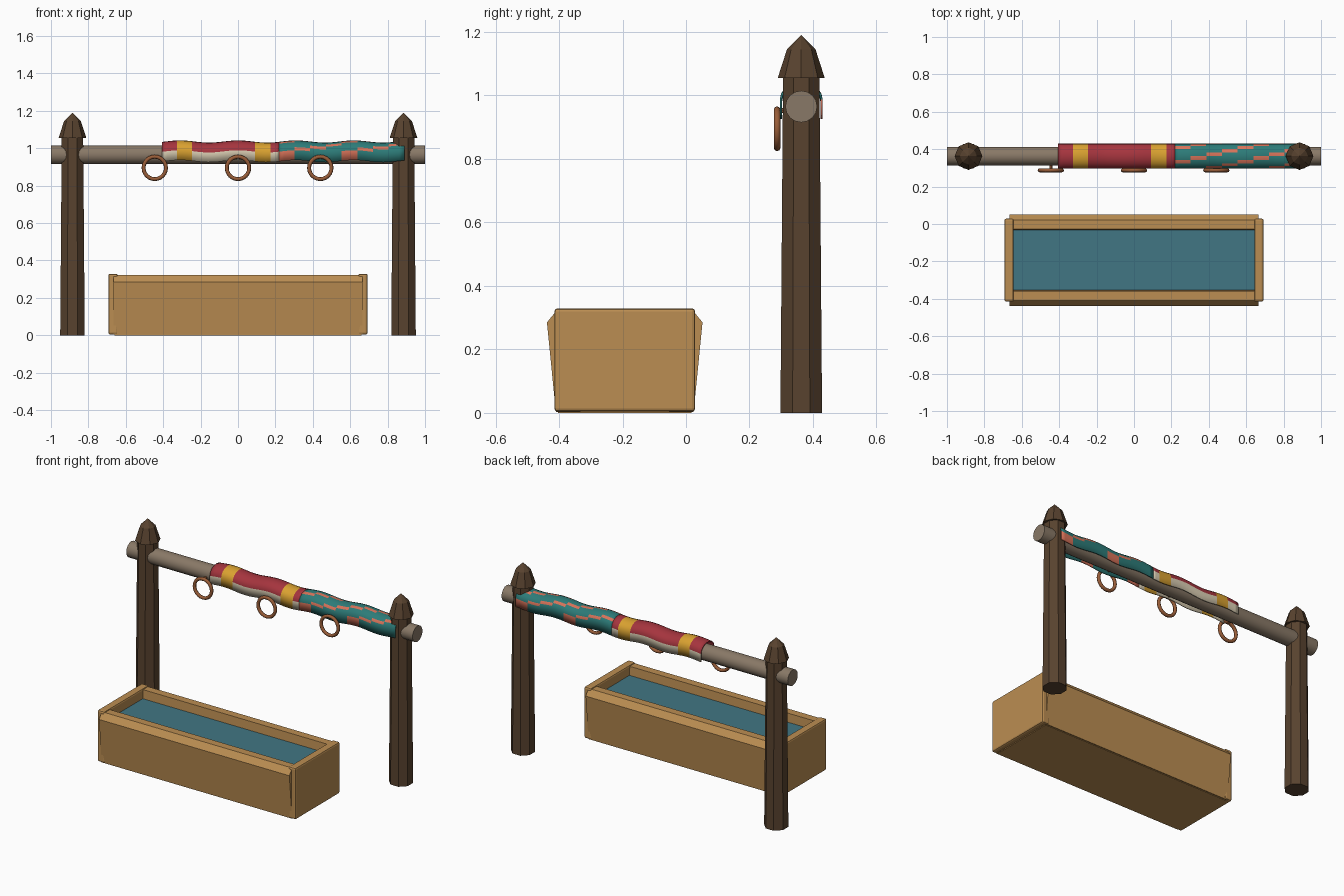
import bpy, bmesh, math

cube = bpy.data.objects.get("Cube")
if cube:
    bpy.data.objects.remove(cube, do_unlink=True)


def material(name, rgb):
    m = bpy.data.materials.new(name)
    m.use_nodes = True
    m.diffuse_color = (*rgb, 1)
    m.node_tree.nodes["Principled BSDF"].inputs["Base Color"].default_value = (*rgb, 1)
    return m


TAN = material("tan wood", (0.50, 0.27, 0.085))
DARK = material("dark wood", (0.098, 0.055, 0.028))
GREY = material("weathered wood", (0.25, 0.19, 0.135))
COPPER = material("copper", (0.32, 0.11, 0.04))
WATER = material("water blue", (0.053, 0.18, 0.23))
RED = material("red cloth", (0.38, 0.035, 0.048))
CREAM = material("cream cloth", (0.72, 0.63, 0.46))
YELLOW = material("yellow cloth", (0.70, 0.36, 0.03))
TEAL = material("teal cloth", (0.026, 0.20, 0.19))
CORAL = material("coral cloth", (0.68, 0.17, 0.10))

RAIL_Y, RAIL_Z = 0.363, 0.965
TROUGH_Y = -0.193


def add_mesh(name, bm, *mats):
    mesh = bpy.data.meshes.new(name)
    bm.to_mesh(mesh)
    bm.free()
    ob = bpy.data.objects.new(name, mesh)
    bpy.context.collection.objects.link(ob)
    for m in mats:
        mesh.materials.append(m)
    return ob


def smooth(ob, angle=40):
    bpy.ops.object.select_all(action="DESELECT")
    ob.select_set(True)
    bpy.context.view_layer.objects.active = ob
    bpy.ops.object.shade_smooth_by_angle(angle=math.radians(angle))


def lathe(name, profile, sides, turn, loc, mat):
    """Faceted solid from (radius, z) rings."""
    bm = bmesh.new()
    rings = []
    for r, z in profile:
        rings.append([bm.verts.new((r * math.cos(a), r * math.sin(a), z))
                      for a in (turn + math.tau * i / sides for i in range(sides))])
    for low, high in zip(rings, rings[1:]):
        for i in range(sides):
            j = (i + 1) % sides
            bm.faces.new((low[i], low[j], high[j], high[i]))
    bm.faces.new(rings[0][::-1])
    bm.faces.new(rings[-1])
    bmesh.ops.remove_doubles(bm, verts=bm.verts, dist=0.0005)
    ob = add_mesh(name, bm, mat)
    ob.location = loc
    return ob


def box(name, size, loc, mat, bevel=0):
    bm = bmesh.new()
    bmesh.ops.create_cube(bm, size=1)
    bmesh.ops.scale(bm, vec=size, verts=bm.verts)
    ob = add_mesh(name, bm, mat)
    ob.location = loc
    if bevel:
        mod = ob.modifiers.new("Bevel", "BEVEL")
        mod.width, mod.segments = bevel, 2
    return ob


# Posts with pointed caps
for side, x in (("right", -0.885), ("left", 0.885)):
    lathe(side + "_post", [(0.071, 0), (0.062, 1.06)], 8, math.pi / 8,
          (x, RAIL_Y, 0), DARK)
    lathe(side + "_post_cap", [(0.074, 0), (0.045, 0.09), (0.0001, 0.135)], 8, 0,
          (x, RAIL_Y, 1.055), DARK)

# Crossbar
rail = lathe("rail", [(0.05, -1), (0.05, 1)], 16, 0, (0, RAIL_Y, RAIL_Z), GREY)
rail.rotation_euler.y = math.pi / 2
smooth(rail)

# Hitching rings on short pegs
for label, x in (("right", -0.445), ("middle", 0), ("left", 0.44)):
    bpy.ops.mesh.primitive_torus_add(major_radius=0.06, minor_radius=0.0105,
                                     major_segments=24, minor_segments=8,
                                     location=(x, 0.287, 0.895),
                                     rotation=(math.pi / 2, 0, 0))
    ring = bpy.context.object
    ring.name = label + "_ring"
    ring.data.materials.append(COPPER)
    smooth(ring, 60)
    peg = lathe(label + "_ring_peg", [(0.008, 0), (0.008, 0.045)], 8, 0,
                (x, 0.325, 0.952), COPPER)
    peg.rotation_euler.x = math.pi / 2


def blanket(name, xs, mats, rule):
    """Wavy cloth over the rail: hanging sides joined by an arch."""
    arch = 10
    section = [(-0.064, -0.034)]
    for i in range(arch + 1):
        a = math.pi * i / arch
        section.append((-0.064 * math.cos(a), 0.018 + 0.05 * math.sin(a)))
    section.append((0.064, -0.034))
    bm = bmesh.new()
    cols = []
    for x in xs:
        wave = 0.006 * math.cos(math.tau * x / 0.31)
        cols.append([bm.verts.new((x, RAIL_Y + y, RAIL_Z + z + wave)) for y, z in section])
    for c, (a, b) in enumerate(zip(cols, cols[1:])):
        for r in range(len(section) - 1):
            f = bm.faces.new((a[r], b[r], b[r + 1], a[r + 1]))
            f.material_index = rule((xs[c] + xs[c + 1]) / 2, r, r in (0, arch + 1))
    ob = add_mesh(name, bm, *mats)
    mod = ob.modifiers.new("Thickness", "SOLIDIFY")
    mod.thickness, mod.offset = 0.006, 0
    smooth(ob, 50)


def span(start, end, count):
    return [start + (end - start) * i / count for i in range(count)]


# Red blanket with yellow bands and cream borders
def red_rule(x, row, hanging):
    if -0.325 < x < -0.245 or 0.09 < x < 0.175:
        return 2
    return 1 if hanging else 0


blanket("red_blanket",
        span(-0.405, -0.325, 3) + span(-0.325, -0.245, 3) + span(-0.245, 0.09, 12)
        + span(0.09, 0.175, 3) + [0.175, 0.2, 0.22], (RED, CREAM, YELLOW), red_rule)


# Teal blanket with stepped coral dashes
TEAL_START, DASH = 0.218, 0.084


def teal_rule(x, row, hanging):
    column = int((x - TEAL_START) / DASH)
    return 1 if (row - column) % 4 == 0 else 0


blanket("teal_blanket", span(TEAL_START, TEAL_START + 8 * DASH, 24) + [TEAL_START + 8 * DASH],
        (TEAL, CORAL), teal_rule)

# Trough: flared long boards, upright end boards, floor and water
board = [(0.14, 0.003), (0.217, 0.003), (0.245, 0.285), (0.215, 0.322), (0.165, 0.322)]
for label, s in (("front", -1), ("back", 1)):
    bm = bmesh.new()
    face = bm.faces.new([bm.verts.new((-0.665, TROUGH_Y + s * d, z)) for d, z in board])
    ext = bmesh.ops.extrude_face_region(bm, geom=[face])
    moved = [v for v in ext["geom"] if isinstance(v, bmesh.types.BMVert)]
    bmesh.ops.translate(bm, verts=moved, vec=(1.33, 0, 0))
    if len(bm.faces) < len(board) + 2:
        bm.faces.new([v for v in bm.verts if v not in moved])
    bmesh.ops.recalc_face_normals(bm, faces=bm.faces)
    add_mesh("trough_%s_board" % label, bm, TAN)

for label, s in (("right", -1), ("left", 1)):
    box("trough_%s_end" % label, (0.05, 0.444, 0.325), (s * 0.668, TROUGH_Y, 0.1665), TAN, 0.01)

box("trough_floor", (1.32, 0.42, 0.04), (0, TROUGH_Y, 0.02), TAN)
box("water", (1.3, 0.33, 0.02), (0, TROUGH_Y, 0.257), WATER)
